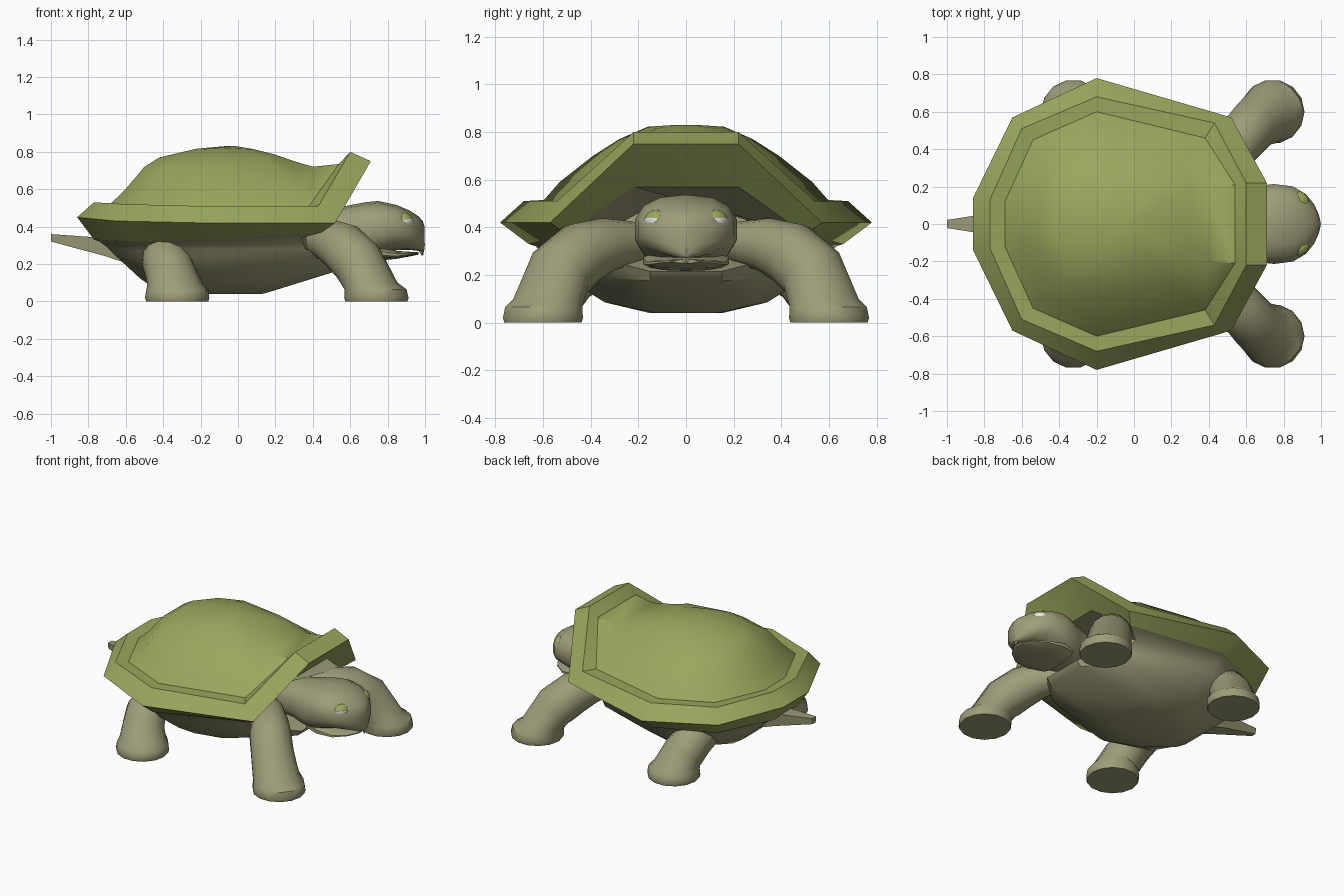
import bpy, bmesh, math
from mathutils import Vector, Matrix


def material(name, rgb):
    m = bpy.data.materials.new(name)
    m.diffuse_color = (*rgb, 1)
    return m


GREEN = material("shell green", (0.32, 0.385, 0.11))
SKIN = material("khaki skin", (0.34, 0.335, 0.19))
WHITE = material("eye white", (0.8, 0.8, 0.8))


def finish(name, bm, mats, angle=40):
    bmesh.ops.recalc_face_normals(bm, faces=bm.faces)
    me = bpy.data.meshes.new(name)
    bm.to_mesh(me)
    bm.free()
    ob = bpy.data.objects.new(name, me)
    bpy.context.collection.objects.link(ob)
    for m in mats:
        me.materials.append(m)
    bpy.ops.object.select_all(action='DESELECT')
    ob.select_set(True)
    bpy.context.view_layer.objects.active = ob
    bpy.ops.object.shade_smooth_by_angle(angle=math.radians(angle))
    return ob


def loft(name, rings, mat, caps=(True, True), angle=40):
    """Skin a list of closed rings that share one point count."""
    bm = bmesh.new()
    vs = [[bm.verts.new(p) for p in r] for r in rings]
    n = len(vs[0])
    for a, b in zip(vs, vs[1:]):
        for i in range(n):
            j = (i + 1) % n
            bm.faces.new((a[i], a[j], b[j], b[i]))
    for cap, ring in zip(caps, (vs[0], vs[-1])):
        if cap:
            bm.faces.new(ring)
    return finish(name, bm, [mat], angle)


def mirror_ring(half):
    """Five points from front to back, completed across the centre plane."""
    return half + [(x, -y, z) for x, y, z in reversed(half)]


# Shell: ten-sided rim with a raised front lip, then the dome
lower = [(0.54, 0.22, 0.57), (0.45, 0.50, 0.37), (-0.2, 0.66, 0.33), (-0.57, 0.48, 0.32), (-0.77, 0.13, 0.33)]
shell = [
    lower,
    [(0.71, 0.22, 0.75), (0.52, 0.57, 0.42), (-0.2, 0.78, 0.42), (-0.65, 0.57, 0.43), (-0.86, 0.14, 0.45)],
    [(0.60, 0.22, 0.80), (0.43, 0.54, 0.51), (-0.2, 0.68, 0.51), (-0.6, 0.51, 0.52), (-0.77, 0.13, 0.53)],
    [(0.54, 0.21, 0.735), (0.38, 0.46, 0.51), (-0.2, 0.60, 0.51), (-0.54, 0.45, 0.515), (-0.69, 0.12, 0.515)],
    [(0.40, 0.20, 0.72), (0.33, 0.41, 0.59), (-0.2, 0.53, 0.59), (-0.48, 0.39, 0.59), (-0.61, 0.12, 0.59)],
    [(0.30, 0.18, 0.75), (0.25, 0.33, 0.68), (-0.18, 0.39, 0.70), (-0.41, 0.32, 0.70), (-0.50, 0.11, 0.72)],
    [(0.20, 0.14, 0.785), (0.15, 0.24, 0.765), (-0.15, 0.28, 0.77), (-0.32, 0.24, 0.76), (-0.42, 0.09, 0.77)],
    [(0.08, 0.07, 0.815), (0.05, 0.12, 0.815), (-0.1, 0.16, 0.822), (-0.18, 0.12, 0.815), (-0.22, 0.05, 0.817)],
    [(-0.01, 0.02, 0.83), (-0.02, 0.03, 0.83), (-0.04, 0.04, 0.83), (-0.06, 0.03, 0.83), (-0.07, 0.01, 0.83)],
]
loft("shell", [mirror_ring(r) for r in shell], GREEN, (False, True))

# Body: recess under the lip, ledge below the neck, rounded belly
body = [
    lower,
    [(0.38, 0.20, 0.46), (0.34, 0.42, 0.34), (-0.2, 0.63, 0.32), (-0.55, 0.46, 0.31), (-0.74, 0.12, 0.32)],
    [(0.42, 0.17, 0.27), (0.36, 0.37, 0.28), (-0.19, 0.59, 0.28), (-0.54, 0.43, 0.27), (-0.70, 0.12, 0.29)],
    [(0.60, 0.15, 0.215), (0.43, 0.34, 0.265), (-0.17, 0.56, 0.24), (-0.52, 0.40, 0.22), (-0.65, 0.12, 0.24)],
    [(0.57, 0.15, 0.175), (0.40, 0.33, 0.19), (-0.14, 0.46, 0.16), (-0.43, 0.33, 0.14), (-0.52, 0.11, 0.12)],
    [(0.14, 0.14, 0.042), (0.08, 0.28, 0.075), (-0.1, 0.34, 0.085), (-0.27, 0.24, 0.07), (-0.43, 0.09, 0.06)],
    [(0.12, 0.07, 0.04), (0.06, 0.12, 0.04), (-0.1, 0.15, 0.04), (-0.22, 0.11, 0.04), (-0.30, 0.05, 0.04)],
]
loft("body", [mirror_ring(r) for r in body], SKIN)


def section(x, w, top, bot, n=14, e=0.82):
    """Rounded-box cross-section facing along x."""
    pts = []
    for i in range(n):
        t = math.tau * (i + 0.5) / n
        c, s = math.cos(t), math.sin(t)
        pts.append((x, w * math.copysign(abs(c) ** e, c),
                    (top + bot) / 2 + (top - bot) / 2 * math.copysign(abs(s) ** e, s)))
    return pts


# Head with neck, lower jaw and beak hook
loft("head_and_neck", [section(*s) for s in (
    (0.34, 0.13, 0.48, 0.26), (0.52, 0.15, 0.50, 0.24), (0.60, 0.18, 0.515, 0.225),
    (0.68, 0.21, 0.53, 0.225), (0.75, 0.218, 0.537, 0.245), (0.85, 0.205, 0.515, 0.275),
    (0.92, 0.162, 0.485, 0.275), (0.965, 0.105, 0.455, 0.27), (0.988, 0.05, 0.43, 0.27),
    (0.998, 0.012, 0.40, 0.275))], SKIN, angle=50)
loft("lower_jaw", [section(*s) for s in (
    (0.64, 0.16, 0.32, 0.22), (0.74, 0.185, 0.30, 0.217), (0.85, 0.168, 0.27, 0.228),
    (0.93, 0.11, 0.265, 0.243), (0.965, 0.05, 0.265, 0.25))], SKIN)
loft("beak_hook", [
    [(1.0, 0, 0.31), (0.985, 0.03, 0.29), (0.96, 0, 0.28), (0.985, -0.03, 0.29)],
    [(0.99, 0, 0.245), (0.986, 0.002, 0.245), (0.982, 0, 0.245), (0.986, -0.002, 0.245)]], SKIN)

# Tail
loft("tail", [[(x, w, t), (x, -w, t), (x, -w * 0.8, b), (x, w * 0.8, b)] for x, w, t, b in (
    (-0.55, 0.09, 0.33, 0.19), (-0.72, 0.065, 0.34, 0.245), (-1.0, 0.022, 0.36, 0.32))], SKIN)


def leg(name, path, side):
    """Tube along centre points with radii; the foot rings lie level."""
    rings = []
    for i, (x, y, z, r) in enumerate(path):
        a = Vector(path[max(i - 1, 0)][:3])
        b = Vector(path[min(i + 1, len(path) - 1)][:3])
        d = (b - a).normalized() if i < len(path) - 4 else Vector((0, 0, -1))
        q = Vector((0, 0, -1)).rotation_difference(d)
        ring = []
        for k in range(14):
            t = math.tau * k / 14
            p = Vector((x, y, z)) + q @ Vector((r * math.cos(t), r * math.sin(t), 0))
            ring.append((p.x, p.y * side, p.z))
        rings.append(ring)
    loft(name, rings, SKIN)


FRONT = [(0.40, 0.22, 0.335, 0.09), (0.49, 0.34, 0.325, 0.115), (0.56, 0.44, 0.29, 0.135),
         (0.64, 0.53, 0.21, 0.14), (0.70, 0.575, 0.10, 0.153), (0.735, 0.597, 0.065, 0.166),
         (0.74, 0.60, 0.02, 0.172), (0.74, 0.60, 0.0, 0.166)]
REAR = [(-0.40, 0.26, 0.25, 0.09), (-0.40, 0.38, 0.245, 0.115), (-0.385, 0.47, 0.22, 0.13),
        (-0.36, 0.54, 0.15, 0.135), (-0.335, 0.58, 0.09, 0.15), (-0.325, 0.597, 0.06, 0.166),
        (-0.325, 0.60, 0.02, 0.172), (-0.325, 0.60, 0.0, 0.166)]


def eye(name, side):
    """Flattened ball: green lid above, white below."""
    bm = bmesh.new()
    bmesh.ops.create_uvsphere(bm, u_segments=16, v_segments=10, radius=0.05)
    for f in bm.faces:
        f.material_index = 0 if f.calc_center_median().z > -0.002 else 1
    for v in bm.verts:  # lid stands slightly proud
        v.co = v.co * (1.08 if v.co.z > -0.002 else 1)
    turn = Matrix.Rotation(side * math.radians(42), 4, 'Z') @ Matrix.Rotation(math.radians(-18), 4, 'Y')
    bmesh.ops.transform(bm, verts=bm.verts, matrix=Matrix.Translation((0.893, side * 0.128, 0.428))
                        @ turn @ Matrix.Diagonal((0.75, 1.0, 0.85, 1)))
    finish(name, bm, [GREEN, WHITE])


for label, side in (("left", 1), ("right", -1)):
    leg(label + "_front_leg", FRONT, side)
    leg(label + "_rear_leg", REAR, side)
    eye(label + "_eye", side)
